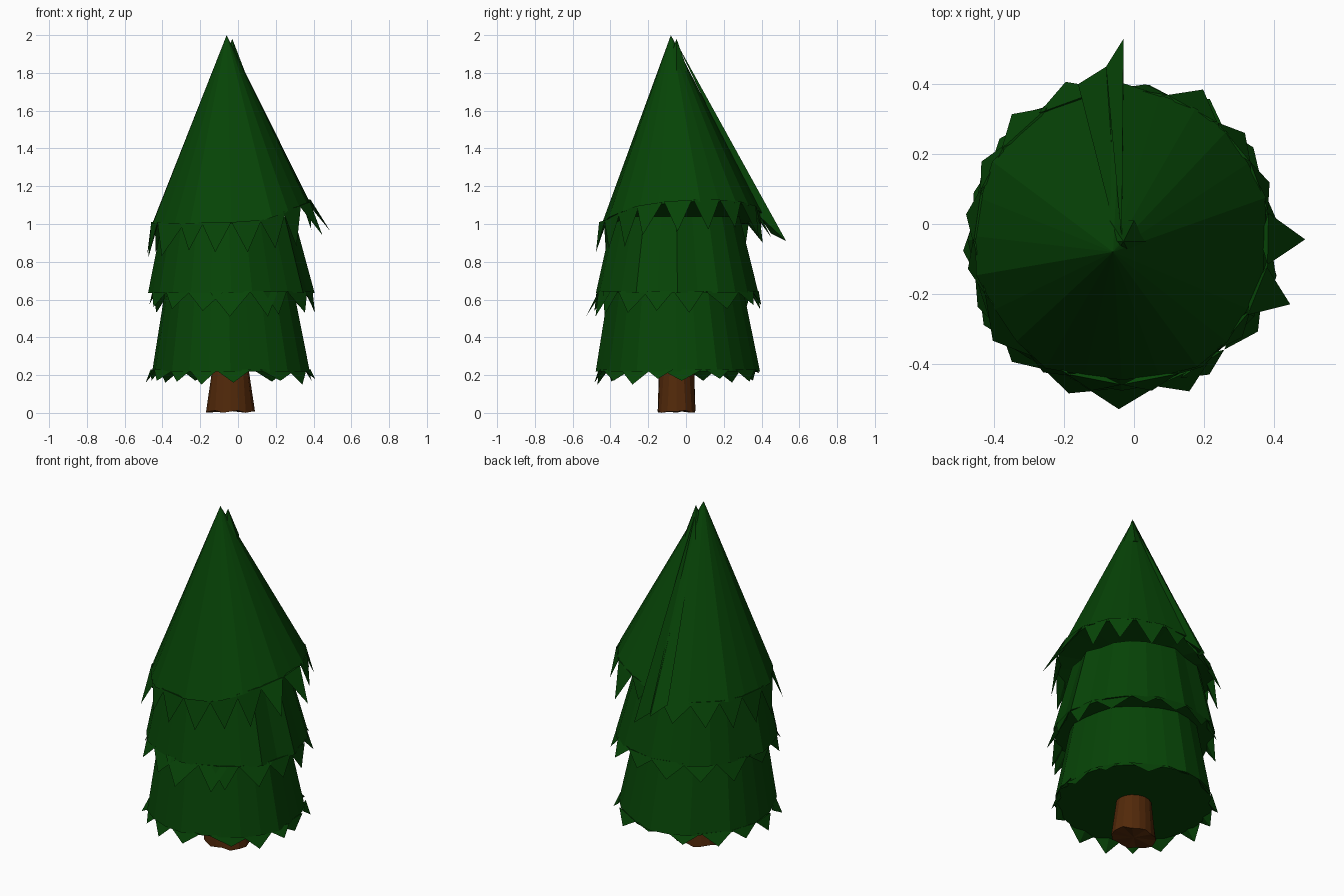
import bpy, bmesh, math, random
from mathutils import Vector

if "Cube" in bpy.data.objects:
    bpy.data.objects.remove(bpy.data.objects["Cube"])

random.seed(4)
SIDES = 24


def material(name, color):
    m = bpy.data.materials.new(name)
    m.diffuse_color = (*color, 1)
    m.use_nodes = True
    m.node_tree.nodes["Principled BSDF"].inputs["Base Color"].default_value = m.diffuse_color
    return m


green = material("needle green", (0.002, 0.058, 0.002))
brown = material("bark brown", (0.085, 0.022, 0.003))


def finish(bm, name, mat):
    bmesh.ops.recalc_face_normals(bm, faces=bm.faces)
    me = bpy.data.meshes.new(name)
    bm.to_mesh(me)
    bm.free()
    me.materials.append(mat)
    ob = bpy.data.objects.new(name, me)
    bpy.context.collection.objects.link(ob)
    return ob


def polar(center, r, deg, z):
    a = math.radians(deg)
    return Vector((center[0] + r * math.cos(a), center[1] + r * math.sin(a), z))


def loft(bm, lower, upper):
    n = len(lower)
    for i in range(n):
        j = (i + 1) % n
        bm.faces.new((lower[i], lower[j], upper[j], upper[i]))


def tooth(bm, left, right, tip, inner):
    """Solid pointed needle tip hanging from the rim."""
    v = [bm.verts.new(p) for p in (left, right, tip, inner)]
    for f in ((0, 2, 1), (0, 1, 3), (0, 3, 2), (1, 2, 3)):
        bm.faces.new([v[i] for i in f])


def tier(name, center, r_rim, rim_z, teeth, top_center=None, r_top=0, z_top=0, apex=None):
    """Faceted skirt with closed underside and pointed teeth.
    teeth: (angle, width in degrees, tip radius, tip height)"""
    bm = bmesh.new()
    step = 360 / SIDES
    rim, top = [], []
    for i in range(SIDES):
        d = i * step
        k = random.uniform(-0.016, 0.014)
        rim.append(bm.verts.new(polar(center, r_rim + k, d, rim_z(d))))
        if not apex:
            top.append(bm.verts.new(polar(top_center, r_top + k, d, z_top)))
    if apex:
        a = bm.verts.new(apex)
        for i in range(SIDES):
            bm.faces.new((rim[i], rim[(i + 1) % SIDES], a))
    else:
        loft(bm, rim, top)
        bm.faces.new(top)
    # underside
    c = bm.verts.new((*center, sum(v.co.z for v in rim) / SIDES))
    for i in range(SIDES):
        bm.faces.new((rim[(i + 1) % SIDES], rim[i], c))
    for d, w, r, z in teeth:
        l, g = d - w / 2, d + w / 2
        tooth(bm, polar(center, r_rim, l, rim_z(l) + .01),
              polar(center, r_rim, g, rim_z(g) + .01),
              polar(center, r, d, z),
              polar(center, r_rim - .03, d, rim_z(d) + .005))
    return finish(bm, name, green)


# trunk with flared, lobed foot
bm = bmesh.new()
N = 16
c = (-0.04, -0.05)
foot = [bm.verts.new(polar(c, .115 + .015 * math.cos(i * math.pi / 4), i * 360 / N,
                           .007 + .007 * math.sin(i * 2.1))) for i in range(N)]
head = [bm.verts.new(polar(c, .092, i * 360 / N, .26)) for i in range(N)]
loft(bm, foot, head)
bm.faces.new(head)
b = bm.verts.new((*c, 0.01))
for i in range(N):
    bm.faces.new((foot[(i + 1) % N], foot[i], b))
finish(bm, "trunk", brown)

# lower branches
tier("lower_branches", (-.04, -.045), .425, lambda d: .22, [
    (3, 30, .43, .17), (30, 20, .45, .18), (60, 28, .44, .165), (88, 26, .435, .21),
    (115, 26, .44, .17), (140, 24, .45, .16), (162, 22, .44, .17), (184, 20, .45, .16),
    (212, 28, .46, .17), (231, 20, .45, .165), (250, 22, .45, .15), (272, 26, .44, .16),
    (308, 34, .43, .17), (328, 26, .45, .15), (347, 20, .46, .18)],
    (-.05, -.055), .345, .66)

# middle branches
tier("middle_branches", (-.035, -.045), .43, lambda d: .635, [
    (8, 22, .445, .53), (35, 30, .46, .55), (58, 22, .475, .57), (80, 26, .45, .57),
    (104, 28, .45, .55), (128, 26, .46, .55), (152, 26, .45, .53), (180, 28, .435, .57),
    (205, 26, .455, .56), (228, 24, .47, .55), (251, 28, .465, .54), (269, 30, .485, .51),
    (294, 22, .475, .51), (303, 20, .46, .52), (326, 26, .47, .53), (346, 22, .455, .54)],
    (-.05, -.05), .335, 1.04)


# top branches: the rim climbs towards the back right
def top_rim(d):
    return 1.0 + .12 * max(0, math.cos(math.radians(d - 20))) ** .7


tier("top_branches", (-.035, -.035), .425, top_rim, [
    (359, 20, .525, .96), (338, 20, .52, .94), (20, 20, .45, .97), (40, 20, .46, .98),
    (61, 22, .48, .93), (81, 18, .44, .98), (110, 28, .47, .90), (132, 24, .47, .88),
    (152, 20, .455, .85), (172, 22, .45, .84), (192, 22, .45, .82), (219, 32, .475, .83),
    (240, 20, .45, .86), (259, 22, .45, .85), (281, 22, .45, .85), (302, 22, .44, .87),
    (320, 20, .45, .88)], apex=(-.06, -.08, 2.0))

# long overlapping branch at the back, from tip to lowest point
bm = bmesh.new()
tooth(bm, (-.03, .39, 1.04), (-.08, .45, .95), (-.03, .53, .91), (-.035, -.05, 1.96))
tooth(bm, (-.05, .39, 1.02), (-.16, .40, 1.0), (-.08, .45, .93), (-.045, -.055, 1.95))
finish(bm, "back_branch", green)

# second small leader beside the tip
bm = bmesh.new()
base = [bm.verts.new(polar((-.035, -.05), .07, i * 60, 1.81)) for i in range(6)]
a = bm.verts.new((-.03, -.05, 1.98))
for i in range(6):
    bm.faces.new((base[i], base[(i + 1) % 6], a))
bm.faces.new(base[::-1])
finish(bm, "second_tip", green)
